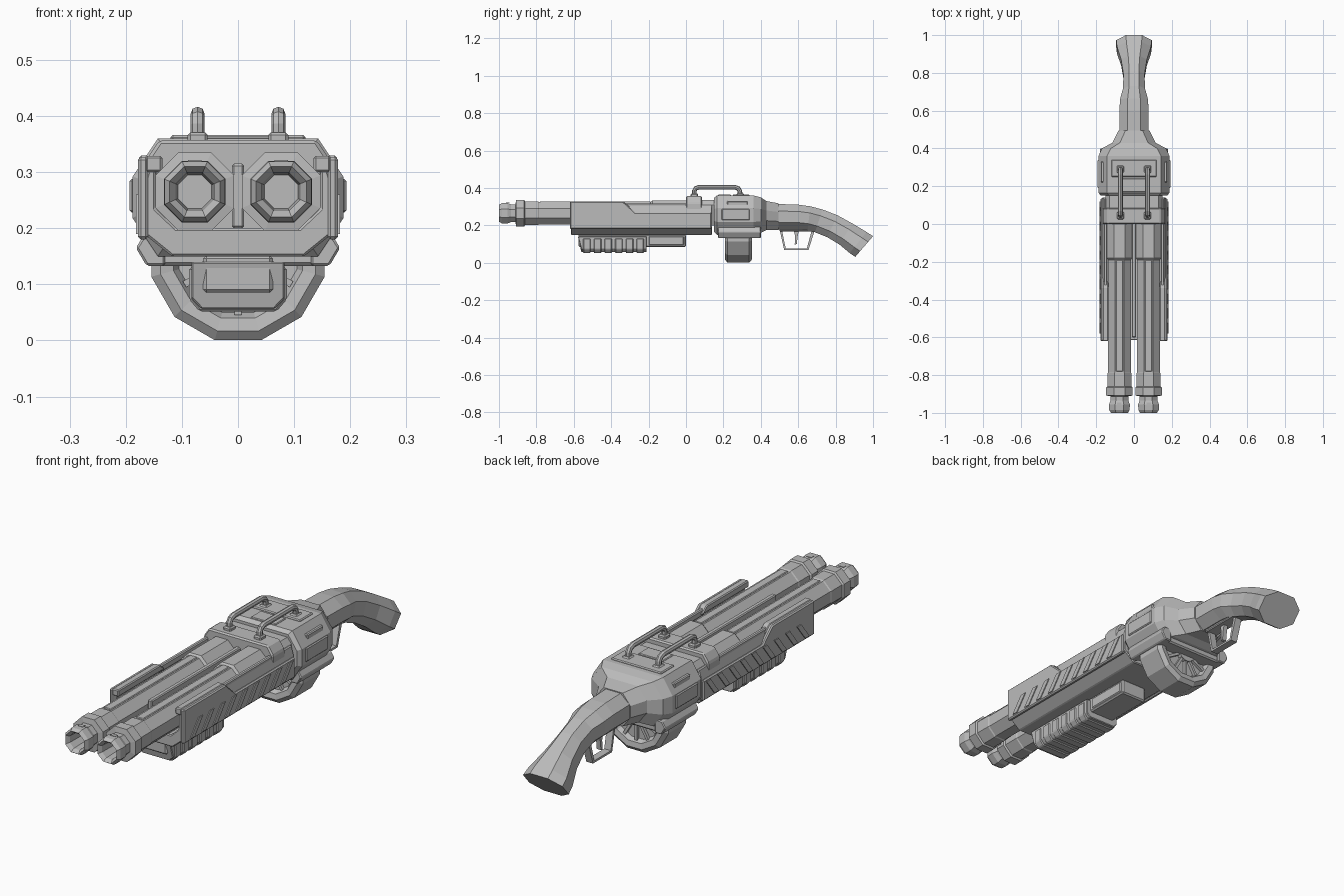
import bpy, bmesh, math
from mathutils import Vector

if "Cube" in bpy.data.objects:
    bpy.data.objects.remove(bpy.data.objects["Cube"])

grey = bpy.data.materials.new("gunmetal grey")
grey.diffuse_color = (0.5, 0.5, 0.5, 1)
grey.use_nodes = True
grey.node_tree.nodes["Principled BSDF"].inputs["Base Color"].default_value = grey.diffuse_color


def finish(name, bm, bevel=0):
    bmesh.ops.recalc_face_normals(bm, faces=bm.faces)
    me = bpy.data.meshes.new(name)
    bm.to_mesh(me)
    bm.free()
    me.materials.append(grey)
    ob = bpy.data.objects.new(name, me)
    bpy.context.collection.objects.link(ob)
    if bevel:
        m = ob.modifiers.new("bevel", 'BEVEL')
        m.width, m.segments, m.limit_method = bevel, 1, 'ANGLE'
    return ob


def loft(name, rings, bevel=0, caps=True):
    """Skin a list of equal-length point rings."""
    bm = bmesh.new()
    vs = [[bm.verts.new(p) for p in r] for r in rings]
    n = len(vs[0])
    for a, b in zip(vs, vs[1:]):
        for i in range(n):
            bm.faces.new((a[i], a[(i + 1) % n], b[(i + 1) % n], b[i]))
    if caps:
        bm.faces.new(vs[0])
        bm.faces.new(vs[-1])
    return finish(name, bm, bevel)


def prism_y(name, poly, y0, y1, bevel=0):
    return loft(name, [[(x, y, z) for x, z in poly] for y in (y0, y1)], bevel)


def prism_x(name, poly, x0, x1, bevel=0):
    return loft(name, [[(x, y, z) for y, z in poly] for x in (x0, x1)], bevel)


def box(name, x0, x1, y0, y1, z0, z1, bevel=0):
    return prism_y(name, [(x0, z0), (x1, z0), (x1, z1), (x0, z1)], y0, y1, bevel)


def mirror(half):
    return half + [(-x, z) for x, z in reversed(half) if x]


def polygon(y, r, cx, cz, n=8, phase=None):
    """Regular flat-topped ring; r is the distance to the flats."""
    R = r / math.cos(math.pi / n)
    return [(cx + R * math.cos((i + .5) * math.tau / n), y,
             cz + R * math.sin((i + .5) * math.tau / n)) for i in range(n)]


def oct_ring(c, up, w, h, k=.45):
    """Chamfered rectangle round c; half width w along x, half height h along up."""
    pts = [(1, -k), (1, k), (k, 1), (-k, 1), (-1, k), (-1, -k), (-k, -1), (k, -1)]
    return [Vector(c) + Vector((a * w, 0, 0)) + Vector(up) * (b * h) for a, b in pts]


def tube(name, path, r, sides=8):
    rings = []
    for i, p in enumerate(path):
        a, b = path[max(i - 1, 0)], path[min(i + 1, len(path) - 1)]
        t = (Vector(b) - Vector(a)).normalized()
        s = Vector((1, 0, 0))
        u = t.cross(s)
        rings.append([Vector(p) + r * (s * math.cos(q) + u * math.sin(q))
                      for q in [j * math.tau / sides for j in range(sides)]])
    return loft(name, rings)


# Twin octagonal barrels, with collar, flared muzzle and hollow bore
profile = [(-.90, .03), (-.985, .034), (-1.0, .045), (-.985, .054), (-.955, .055),
           (-.935, .047), (-.912, .047), (-.908, .07), (-.865, .07), (-.86, .063),
           (-.79, .063), (-.785, .06), (-.19, .06), (-.18, .068), (-.02, .068), (.14, .068)]
for s in (-1, 1):
    loft("barrel", [polygon(y, r, s * .077, .265) for y, r in profile])
    box("muzzle_port", s * .077 - .012, s * .077 + .012, -.962, -.945, .3185, .3215)
    box("barrel_strip", s * .077 - .018, s * .077 + .018, -.78, -.19, .32, .329, .003)
box("centre_rib", -.011, .011, -.60, .05, .2, .315, .004)

# Trough-shaped fore body under the barrels
hull = mirror([(.118, .15), (.17, .192), (.17, .27), (.158, .312), (.147, .312),
               (.147, .235), (.11, .2), (0, .2)])
prism_y("fore_body", hull, -.615, .14, .004)

for s in (-1, 1):
    # Side armour with the stepped top edge
    prism_x("side_plate", [(-.62, .18), (.135, .18), (.135, .268), (-.27, .268),
                           (-.335, .327), (-.62, .327)], s * .160, s * .178, .005)
    prism_x("side_plate_lip", [(-.62, .3), (-.30, .3), (-.335, .329), (-.62, .329)],
            s * .135, s * .165, .004)
    # Slanted ribs along the side
    for i in range(9):
        y = -.58 + i * .077
        prism_x("slanted_rib", [(y, .19), (y + .028, .19), (y + .083, .26), (y + .055, .26)],
                s * .176, s * .182)
    box("inner_rail", s * .142, s * .160, -.33, .02, .29, .318, .004)

# Bridge over the barrel roots
bridge = mirror([(.165, .27), (.165, .315), (.145, .355), (0, .355)])
bridge = [(.165, .27), (.165, .32), (.14, .357), (-.14, .357), (-.165, .32), (-.165, .27)]
prism_y("barrel_bridge", bridge, 0, .085, .006)
prism_y("bridge_rear", [(.15, .2), (.15, .31), (.13, .335), (-.13, .335), (-.15, .31),
                        (-.15, .2)], .08, .16)

# Main receiver, narrowing into the neck


def body(y, w, z0, z1, k):
    c, h = (z0 + z1) / 2, (z1 - z0) / 2
    pts = [(w, c - h * .35), (w, c + h * .35), (w * k, z1), (-w * k, z1),
           (-w, c + h * .35), (-w, c - h * .35), (-w * k, z0), (w * k, z0)]
    return [(x, y, z) for x, z in pts]


loft("receiver", [body(.15, .175, .165, .347, .76), body(.165, .188, .15, .36, .76),
                  body(.36, .188, .15, .36, .76), body(.40, .17, .16, .35, .72),
                  body(.43, .115, .175, .33, .65), body(.495, .082, .175, .318, .55)])
box("top_plate", -.12, .12, .25, .34, .352, .366, .004)
box("top_plate_front", -.06, .06, .17, .24, .352, .364, .003)
for s in (-1, 1):
    # Lower lugs beside the drum and side panels
    lug = [(s * .13, .192), (s * .165, .192), (s * .182, .165), (s * .163, .133), (s * .13, .133)]
    prism_y("magazine_lug", lug, .17, .40, .004)
    box("side_panel", s * .18, s * .193, .19, .34, .228, .288, .004)
    prism_x("ejection_plate", [(.22, .305), (.33, .305), (.33, .33), (.22, .33)],
            s * .15, s * .176, .004)
box("magazine_well", -.155, .155, .18, .39, .133, .185, .006)

# Twelve-sided drum magazine with rims, recessed faces and spokes
drum = [(.232, .0), (.232, .105), (.212, .115), (.208, .138), (.222, .1545), (.338, .1545),
        (.352, .138), (.348, .115), (.328, .105), (.328, .0)]
loft("drum_magazine", [polygon(y, max(r, .001), 0, .155, 12) for y, r in drum])
for y0, y1 in ((.214, .235), (.325, .346)):
    loft("drum_hub", [polygon(y, .04, 0, .15, 12) for y in (y0, y1)])
    for a in range(-150, 0, 30):
        d = Vector((math.cos(math.radians(a)), math.sin(math.radians(a))))
        n = Vector((-d.y, d.x)) * .006
        o = Vector((0, .155))
        prism_y("drum_spoke", [tuple(o + d * r + n * q) for r, q in
                               ((.03, 1), (.11, 1), (.11, -1), (.03, -1))], y0 + .004, y1 - .004)

# Pump grip: inner tube, ribbed cradle
box("pump_tube", -.062, .062, -.575, 0, .085, .152, .006)
box("pump_tail", -.066, .066, -.2, -.01, .093, .143, .005)
grip = [(.083, .14), (.083, .075), (.066, .057), (-.066, .057), (-.083, .075), (-.083, .14)]
loft("pump_grip", [[(x, -.578 if z > .1 else -.56, z) for x, z in grip],
                   [(x, -.21, z) for x, z in grip]], .003)
rib = [(.087, .13), (.087, .073), (.069, .052), (-.069, .052), (-.087, .073), (-.087, .13)]
for i in range(6):
    y = -.55 + i * .057
    prism_y("pump_rib", rib, y, y + .04, .004)

# Carry handles with feet
for s in (-1, 1):
    x = s * .072
    tube("carry_handle", [(x, y, z) for y, z in
                          ((.045, .345), (.045, .385), (.052, .398), (.068, .404), (.262, .404),
                           (.28, .397), (.288, .384), (.29, .355))], .0125)
    for y in (.045, .29):
        box("handle_foot", x - .018, x + .018, y - .02, y + .02, .35, .371, .005)

# Curved stock, one chamfered ring per top/bottom pair: (y, z) top, (y, z) bottom, half width
stock = [((.47, .315), (.47, .178), .078), ((.60, .311), (.61, .178), .077),
         ((.665, .302), (.65, .174), .074), ((.73, .285), (.69, .163), .058),
         ((.81, .254), (.755, .137), .056), ((.89, .21), (.82, .098), .068),
         ((.965, .165), (.875, .052), .09), ((1.0, .142), (.905, .032), .094)]
rings = []
for t, b, w in stock:
    t, b = Vector((0, *t)), Vector((0, *b))
    up = (t - b).normalized()
    rings.append(oct_ring((t + b) / 2, up, w, (t - b).length / 2))
loft("stock", rings)

# Trigger guard strip and trigger
outer = [(.50, .18), (.525, .068), (.655, .068), (.69, .18)]
inner = [(.674, .18), (.646, .077), (.533, .077), (.512, .18)]
prism_x("trigger_guard", outer + inner, -.016, .016)
prism_x("trigger", [(.575, .18), (.605, .18), (.597, .14), (.592, .1), (.581, .098), (.584, .14)],
        -.01, .01)
box("trigger_base", -.03, .03, .5, .69, .168, .182, .004)
